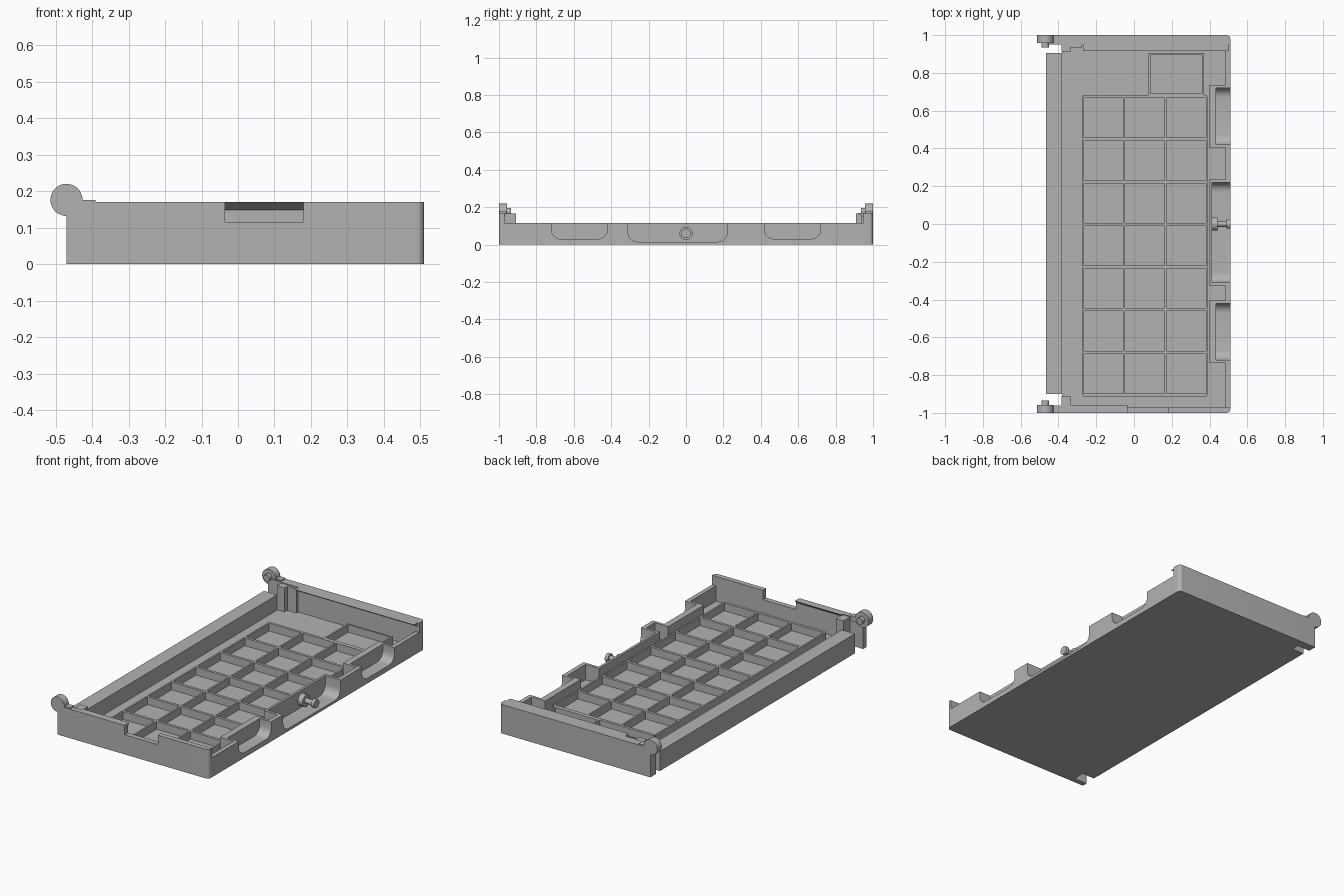
import bpy, bmesh, math
from mathutils import Matrix, Vector

cube = bpy.data.objects.get("Cube")
if cube:
    bpy.data.objects.remove(cube, do_unlink=True)

grey = bpy.data.materials.new("plain grey")
grey.use_nodes = True
COLOR = (0.45, 0.45, 0.45, 1)
grey.diffuse_color = COLOR
grey.node_tree.nodes["Principled BSDF"].inputs["Base Color"].default_value = COLOR


def finish(name, bm):
    bmesh.ops.recalc_face_normals(bm, faces=bm.faces)
    mesh = bpy.data.meshes.new(name)
    bm.to_mesh(mesh)
    bm.free()
    mesh.materials.append(grey)
    ob = bpy.data.objects.new(name, mesh)
    bpy.context.scene.collection.objects.link(ob)
    return ob


def add_box(bm, x0, x1, y0, y1, z0, z1):
    mid = Vector((x0 + x1, y0 + y1, z0 + z1)) / 2
    size = Matrix.Diagonal((x1 - x0, y1 - y0, z1 - z0, 1))
    return bmesh.ops.create_cube(bm, size=1, matrix=Matrix.Translation(mid) @ size)["verts"]


def box(name, *bounds):
    bm = bmesh.new()
    add_box(bm, *bounds)
    return finish(name, bm)


def rounded_box(name, bounds, radius, rule):
    """Box whose edges chosen by rule(midpoint, direction) are rounded."""
    bm = bmesh.new()
    add_box(bm, *bounds)
    edges = [e for e in bm.edges
             if rule((e.verts[0].co + e.verts[1].co) / 2,
                     (e.verts[1].co - e.verts[0].co).normalized())]
    bmesh.ops.bevel(bm, geom=edges, offset=radius, segments=6, profile=0.5, affect='EDGES')
    return finish(name, bm)


def prism(name, profile, x0, x1):
    """Extrude a (y, z) profile along x."""
    bm = bmesh.new()
    face = bm.faces.new([bm.verts.new((x0, y, z)) for y, z in profile])
    out = bmesh.ops.extrude_face_region(bm, geom=[face])["geom"]
    bmesh.ops.translate(bm, vec=(x1 - x0, 0, 0),
                        verts=[v for v in out if isinstance(v, bmesh.types.BMVert)])
    return finish(name, bm)


def rod(name, centre, radius, length, axis):
    bm = bmesh.new()
    turn = Matrix.Rotation(math.pi / 2, 4, 'Y' if axis == 'X' else 'X')
    bmesh.ops.create_cone(bm, cap_ends=True, segments=40, radius1=radius, radius2=radius,
                          depth=length, matrix=Matrix.Translation(centre) @ turn)
    return smooth(finish(name, bm))


def smooth(ob):
    bpy.ops.object.select_all(action='DESELECT')
    ob.select_set(True)
    bpy.context.view_layer.objects.active = ob
    bpy.ops.object.shade_smooth_by_angle(angle=math.radians(35))
    return ob


def cut(ob, cutter):
    mod = ob.modifiers.new("cut", 'BOOLEAN')
    mod.operation = 'DIFFERENCE'
    mod.solver = 'EXACT'
    mod.object = cutter
    bpy.context.view_layer.objects.active = ob
    bpy.ops.object.modifier_apply(modifier="cut")
    bpy.data.objects.remove(cutter, do_unlink=True)


FLOOR, RIM, TOP = 0.025, 0.115, 0.17

# Floor and hinge-side rail
box("floor", -0.38, 0.49, -0.97, 0.97, 0, FLOOR)
box("back_rail", -0.465, -0.38, -0.9, 0.905, 0, RIM)

# End walls with rounded outer corners
for side, name, inner in ((-1, "right", 0.97), (1, "left", 0.95)):
    y0, y1 = sorted((side * inner, side))
    wall = rounded_box(name + "_end_wall", (-0.47, 0.51, y0, y1, 0, TOP), 0.02,
                       lambda m, d: abs(d.z) > 0.9 and m.x > 0.4 and abs(m.y) > 0.99)
    if side < 0:
        cut(wall, box("notch_cutter", -0.035, 0.18, -1.1, -0.9, RIM, 0.3))
    smooth(wall)

# Overhanging lips under the wall tops
prism("left_lip", [(0.955, TOP), (0.915, TOP), (0.955, 0.145)], -0.27, 0.5)
prism("right_lip", [(-0.975, TOP), (-0.957, TOP), (-0.975, 0.15)], -0.34, -0.035)

# Hinge discs, pins, arms and inner brackets
for side, name, reach in ((-1, "right", -0.335), (1, "left", -0.275)):
    rod(name + "_hinge_disc", (-0.47, side * 0.979, 0.176), 0.044, 0.042, 'Y')
    rod(name + "_hinge_pin", (-0.47, side * 0.95, 0.176), 0.02, 0.03, 'Y')
    y0, y1 = sorted((side * 0.96, side * 0.998))
    box(name + "_hinge_arm", -0.46, -0.39, y0, y1, 0.15, 0.176)
    y0, y1 = sorted((side * 0.91, side * 0.975))
    box(name + "_hinge_bracket", -0.385, -0.335, y0, y1, 0, TOP - 0.005)
box("left_bracket_step", -0.34, -0.275, 0.935, 0.96, FLOOR, TOP - 0.005)

# Open-side wall: a thin outer skin with housings around three scoops
bm = bmesh.new()
add_box(bm, 0.485, 0.51, -0.975, 0.955, 0, RIM)
front = finish("open_side_wall", bm)
scoops = ((-0.72, -0.42, 0.435, 0.03), (-0.31, 0.22, 0.412, 0.015), (0.42, 0.72, 0.435, 0.03))


def scoop_cutter(y0, y1, x0, z0):
    return rounded_box("scoop_cutter", (x0, 0.6, y0, y1, z0, 0.3), 0.05,
                       lambda m, d: abs(d.x) > 0.9 and m.z < 0.1)


for i, (y0, y1, x0, z0) in enumerate(scoops):
    housing = box("scoop_housing_%d" % (i + 1), 0.398, 0.5, y0 - 0.016, y1 + 0.016, 0, RIM)
    cut(housing, scoop_cutter(y0, y1, x0, z0))
    smooth(housing)
    cut(front, scoop_cutter(y0, y1, x0, z0))
    # Scoop opening is lowered through the floor slab beneath it
    cut(bpy.data.objects["floor"], scoop_cutter(y0, y1, x0, z0))
smooth(front)

# Latch knob in the centre scoop
rod("latch_base", (0.425, 0, 0.06), 0.035, 0.035, 'X')
rod("latch_shaft", (0.468, 0, 0.06), 0.015, 0.06, 'X')
rod("latch_cap", (0.5, 0, 0.06), 0.025, 0.02, 'X')

# Compartment ribs: three columns by seven rows
RIB = 0.07
X0, X1, Y0, Y1 = -0.27, 0.385, -0.905, 0.675
bm = bmesh.new()
for i in range(4):
    x = X0 + (X1 - X0) * i / 3
    add_box(bm, x - 0.005, x + 0.005, Y0, Y1, 0.01, RIB)
for j in range(8):
    y = Y0 + (Y1 - Y0) * j / 7
    add_box(bm, X0, X1, y - 0.008, y + 0.008, 0.01, RIB)
finish("compartment_ribs", bm)

# Extra square compartment in the corner
bm = bmesh.new()
for x in (0.083, 0.365):
    add_box(bm, x - 0.005, x + 0.005, 0.68, 0.905, 0.01, RIB)
for y in (0.687, 0.9):
    add_box(bm, 0.083, 0.365, y - 0.005, y + 0.005, 0.01, RIB)
finish("corner_compartment", bm)
